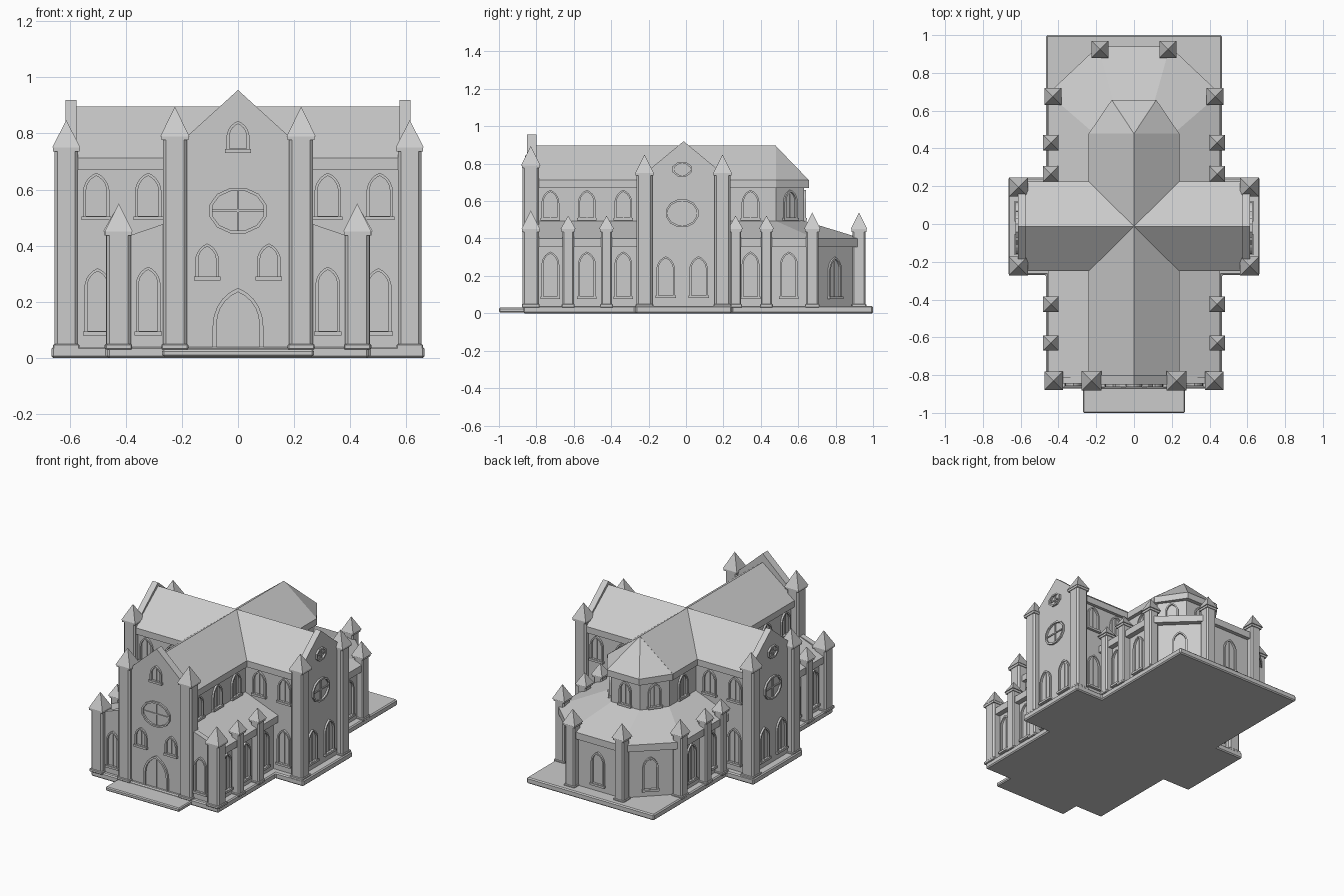
import bpy, bmesh, math
from mathutils import Matrix, Vector

if "Cube" in bpy.data.objects:
    bpy.data.objects.remove(bpy.data.objects["Cube"])

stone = bpy.data.materials.new("grey_stone")
stone.diffuse_color = (0.6, 0.6, 0.6, 1)
stone.use_nodes = True
stone.node_tree.nodes["Principled BSDF"].inputs["Base Color"].default_value = stone.diffuse_color
CY = -0.0125          # transept axis


def finish(name, bm, bevel=0):
    bmesh.ops.recalc_face_normals(bm, faces=bm.faces)
    me = bpy.data.meshes.new(name)
    bm.to_mesh(me)
    bm.free()
    me.materials.append(stone)
    ob = bpy.data.objects.new(name, me)
    bpy.context.collection.objects.link(ob)
    if bevel:
        m = ob.modifiers.new("chamfer", 'BEVEL')
        m.width, m.segments = bevel, 1
    return ob


def prism(name, pts, vec, bevel=0):
    """Extrude a planar polygon along a vector."""
    bm = bmesh.new()
    f = bm.faces.new([bm.verts.new(p) for p in pts])
    r = bmesh.ops.extrude_face_region(bm, geom=[f])
    bmesh.ops.translate(bm, vec=vec, verts=[v for v in r['geom'] if isinstance(v, bmesh.types.BMVert)])
    return finish(name, bm, bevel)


def slab(name, xy, z0, z1, bevel=0):
    return prism(name, [(x, y, z0) for x, y in xy], (0, 0, z1 - z0), bevel)


def rect(x0, x1, y0, y1):
    return [(x0, y0), (x1, y0), (x1, y1), (x0, y1)]


def mirrored(half):
    """Right-hand outline completed on the left."""
    return half + [(-x, y) for x, y in reversed(half)]


def tower(name, x, y, half, cap, z_cap, z_tip):
    """Chamfered shaft with foot, collar and pyramid cap."""
    slab(name + "_shaft", rect(x - half, x + half, y - half, y + half), 0.03, z_cap, half * 0.25)
    f = half + 0.005
    slab(name + "_foot", rect(x - f, x + f, y - f, y + f), 0.03, 0.05, 0.004)
    slab(name + "_collar", rect(x - f, x + f, y - f, y + f), z_cap - 0.014, z_cap)
    bm = bmesh.new()
    bmesh.ops.create_cone(bm, cap_ends=True, segments=4, radius1=cap * math.sqrt(2), radius2=0,
                          depth=z_tip - z_cap,
                          matrix=Matrix.Translation((x, y, (z_cap + z_tip) / 2)) @ Matrix.Rotation(math.pi / 4, 4, 'Z'))
    finish(name + "_cap", bm)


def arch(w, h, v0=0.0, n=5):
    """Pointed arch outline."""
    r = 0.8 * w
    c = w / 2 - r
    end = math.acos((r - w / 2) / r)
    s = v0 + h - r * math.sin(end)
    right = [(c + r * math.cos(end * i / n), s + r * math.sin(end * i / n)) for i in range(n + 1)]
    return [(w / 2, v0)] + right + [(-u, v) for u, v in reversed(right[:-1])] + [(-w / 2, v0)]


def oval(ru, rv, n=12):
    return [(ru * math.cos(2 * math.pi * (i + 0.5) / n), rv * math.sin(2 * math.pi * (i + 0.5) / n)) for i in range(n)]


def frame(name, place, normal, outer, inner, bars, depth=0.012):
    """Raised ring plus bars, placed on a wall with the given normal."""
    nx, ny = normal
    a = math.atan2(nx, -ny)
    M = Matrix.Translation(place) @ Matrix.Rotation(a, 4, 'Z')
    bm = bmesh.new()

    def loop(pts, d):
        return [bm.verts.new(M @ Vector((u, -d, v))) for u, v in pts]
    rings = [loop(outer, -0.004), loop(outer, depth), loop(inner, depth), loop(inner, -0.004)]
    n = len(outer)
    for k in range(4):
        p, q = rings[k], rings[(k + 1) % 4]
        for i in range(n):
            j = (i + 1) % n
            bm.faces.new((p[i], p[j], q[j], q[i]))
    for u0, u1, v0, v1, d in bars:
        box = Matrix.Translation(((u0 + u1) / 2, -d / 2 + 0.002, (v0 + v1) / 2)) @ Matrix.Diagonal((u1 - u0, d + 0.004, v1 - v0, 1))
        bmesh.ops.create_cube(bm, size=1, matrix=M @ box)
    finish(name, bm)


def window(name, x, y, normal, z0, z1, w):
    h, t = z1 - z0, 0.011
    bars = [(-0.003, 0.003, t, h - 2 * t, 0.005),
            (-w / 2 - 0.005, w / 2 + 0.005, -0.004, 0.01, 0.018)]
    frame(name, (x, y, z0), normal, arch(w, h), arch(w - 2 * t, h - 2 * t, t), bars)


def rose(name, x, y, z, normal, ru, rv, n=12):
    t = 0.011
    bars = [(-0.004, 0.004, -rv + t, rv - t, 0.006), (-ru + t, ru - t, -0.004, 0.004, 0.006)]
    frame(name, (x, y, z), normal, oval(ru, rv, n), oval(ru - t, rv - t, n), bars)


# Plinth and front step
slab("plinth", mirrored([(0.465, -0.87), (0.465, -0.27), (0.665, -0.27), (0.665, 0.245), (0.465, 0.245), (0.465, 1.0)]),
     0, 0.04, 0.007)
slab("front_step", rect(-0.27, 0.27, -1.0, -0.86), 0.004, 0.03, 0.006)

# Walls
apse = [(0.215, 0.48), (0.105, 0.63)]
slab("nave_walls", mirrored([(0.215, -0.82)] + apse), 0.03, 0.69)
slab("transept_walls", rect(-0.6, 0.6, CY - 0.2175, CY + 0.2175), 0.03, 0.69)
ring_wall = [(0.42, 0.67), (0.17, 0.915)]
slab("aisle_walls", mirrored([(0.42, -0.82)] + ring_wall), 0.03, 0.37)

# Main roofs with eaves band


def gable(half, low, eave, top):
    return [(-half, low), (-half, eave), (0, top), (half, eave), (half, low)]


prism("nave_roof", [(u, -0.82, z) for u, z in gable(0.24, 0.67, 0.712, 0.897)], (0, 1.30, 0))
prism("transept_roof", [(-0.6, CY + u, z) for u, z in gable(0.2375, 0.67, 0.712, 0.897)], (1.2, 0, 0))

# Apse roof: faceted half cone against the nave end
rim = mirrored([(0.24, 0.478), (0.118, 0.657)])
slab("apse_eaves", rim, 0.67, 0.712)
bm = bmesh.new()
base = [bm.verts.new((x, y, 0.712)) for x, y in rim]
tip = bm.verts.new((0, 0.478, 0.897))
bm.faces.new(base)
for i in range(4):
    bm.faces.new((base[i], base[(i + 1) % 4], tip))
finish("apse_roof", bm)

# Lean-to roof over aisles and round the apse
outer = mirrored([(0.455, -0.82), (0.455, 0.69), (0.19, 0.94)])
inner = mirrored([(0.2, -0.82), (0.2, 0.47), (0.1, 0.62)])
bm = bmesh.new()
rows = [[bm.verts.new((x, y, z)) for x, y in pts]
        for pts, z in ((outer, 0.355), (outer, 0.4), (inner, 0.498), (inner, 0.355))]
for k in range(4):
    for i in range(5):
        p, q = rows[k], rows[(k + 1) % 4]
        bm.faces.new((p[i], p[i + 1], q[i + 1], q[i]))
for i in (0, 5):
    bm.faces.new([r[i] for r in rows])
finish("aisle_roof", bm)

# Front and transept gable walls
prism("front_gable", [(u, -0.85, z) for u, z in gable(0.22, 0.03, 0.755, 0.955)], (0, 0.05, 0))
for s in (1, -1):
    prism("transept_gable", [(s * 0.575, CY + u, z) for u, z in gable(0.2175, 0.03, 0.74, 0.92)], (s * 0.04, 0, 0))
    prism("aisle_front", [(s * x, -0.845, z) for x, z in ((0.2, 0.03), (0.42, 0.03), (0.42, 0.425), (0.2, 0.5))], (0, 0.035, 0))

    # Towers and buttresses
    tower("front_tower", s * 0.225, -0.83, 0.043, 0.052, 0.79, 0.895)
    tower("aisle_tower", s * 0.425, -0.83, 0.043, 0.05, 0.45, 0.55)
    for y in (-0.222, 0.195):
        tower("transept_tower", s * 0.612, y, 0.042, 0.05, 0.75, 0.848)
    for y in (-0.63, -0.425, 0.265, 0.43):
        tower("buttress", s * 0.44, y, 0.03, 0.041, 0.45, 0.522)
    for x, y in ((0.43, 0.675), (0.18, 0.925)):
        tower("apse_buttress", s * x, y, 0.034, 0.045, 0.45, 0.54)

    # Front windows
    window("front_window", s * 0.11, -0.85, (0, -1), 0.28, 0.408, 0.085)
    window("aisle_front_window", s * 0.32, -0.845, (0, -1), 0.085, 0.325, 0.088)

    # Side windows of aisles and nave
    for y in (-0.725, -0.53, -0.335, 0.345):
        window("aisle_window", s * 0.42, y, (s, 0), 0.08, 0.33, 0.095)
        window("clerestory_window", s * 0.215, y, (s, 0), 0.5, 0.66, 0.095)
    window("aisle_window", s * 0.42, 0.55, (s, 0), 0.08, 0.33, 0.095)

    # Transept windows
    for d in (1, -1):
        y = CY + d * 0.2175
        window("transept_lower_window", s * 0.5, y, (0, d), 0.085, 0.32, 0.095)
        for x in (0.32, 0.505):
            window("transept_upper_window", s * x, y, (0, d), 0.495, 0.66, 0.095)
        window("transept_end_window", s * 0.615, CY - 0.008 + d * 0.088, (s, 0), 0.085, 0.305, 0.1)
    rose("transept_rose", s * 0.615, CY - 0.008, 0.535, (s, 0), 0.09, 0.077)
    rose("transept_gable_rose", s * 0.615, CY - 0.008, 0.77, (s, 0), 0.055, 0.043, 8)

    # Angled apse windows
    for wall, z0, z1, w in ((apse, 0.5, 0.66, 0.085), (ring_wall, 0.08, 0.3, 0.095)):
        (x0, y0), (x1, y1) = wall
        window("apse_side_window", s * (x0 + x1) / 2, (y0 + y1) / 2, (s * (y1 - y0), x0 - x1), z0, z1, w)

# Central windows and door
window("apse_window", 0, 0.63, (0, 1), 0.5, 0.66, 0.085)
window("apse_lower_window", 0, 0.915, (0, 1), 0.08, 0.3, 0.095)
window("gable_window", 0, -0.85, (0, -1), 0.735, 0.845, 0.083)
rose("front_rose", 0, -0.85, 0.525, (0, -1), 0.105, 0.084)
frame("door_frame", (0, -0.85, 0.035), (0, -1), arch(0.18, 0.215), arch(0.152, 0.2), [(-0.002, 0.002, 0, 0.19, 0.003)])
